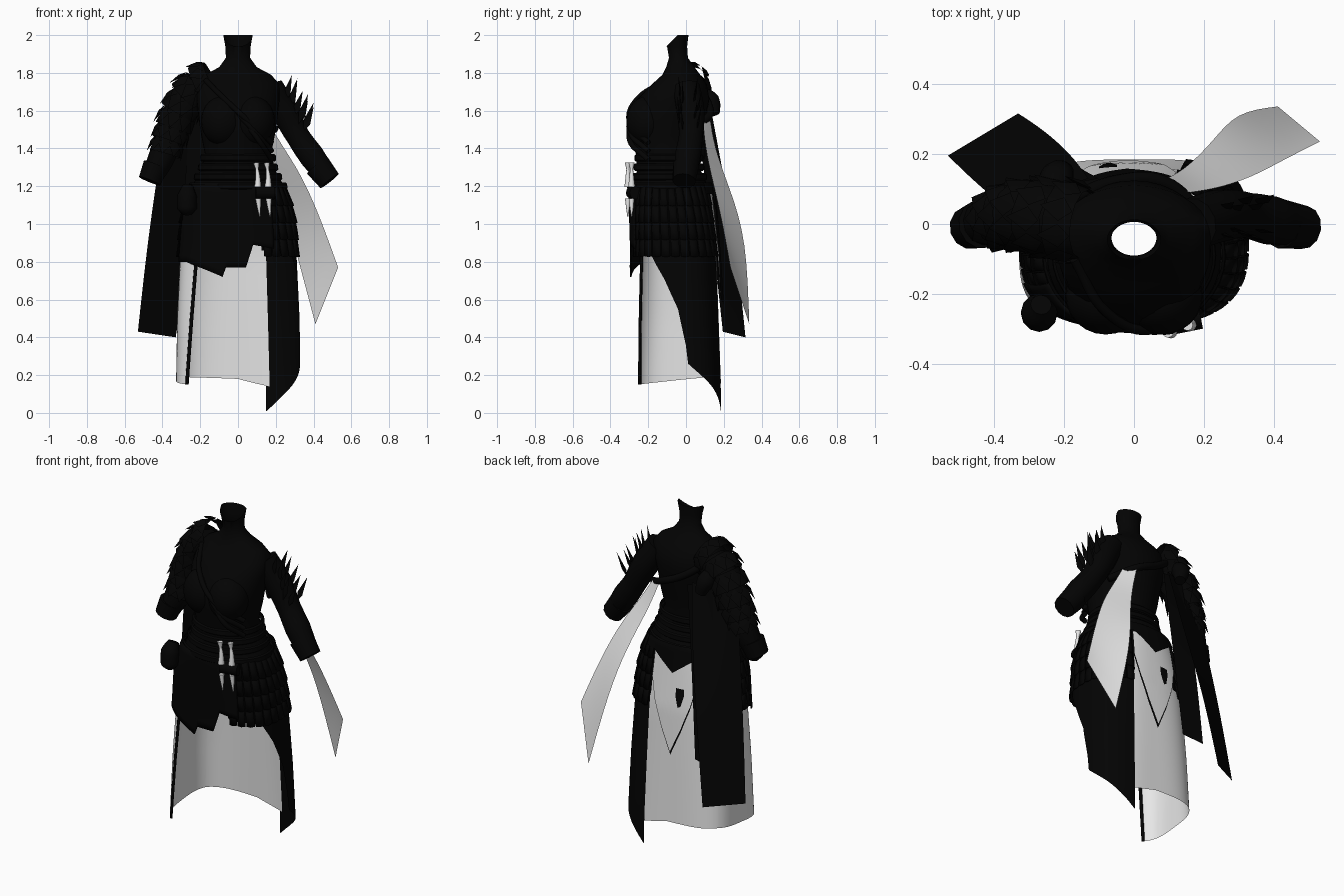
import bpy, bmesh, math, random
from mathutils import Vector

random.seed(4)
cube = bpy.data.objects.get("Cube")
if cube:
    bpy.data.objects.remove(cube)
made = []


def material(name, v):
    m = bpy.data.materials.new(name)
    m.use_nodes = True
    m.diffuse_color = (v, v, v, 1)
    bsdf = next(n for n in m.node_tree.nodes if n.type == 'BSDF_PRINCIPLED')
    bsdf.inputs["Base Color"].default_value = (v, v, v, 1)
    bsdf.inputs["Roughness"].default_value = 0.8
    return m


BLACK = material("black cloth", 0.001)
LIGHT = material("pale cloth", 0.8)


def finish(name, bm, mat, thick=0):
    bmesh.ops.recalc_face_normals(bm, faces=bm.faces)
    me = bpy.data.meshes.new(name)
    bm.to_mesh(me)
    bm.free()
    me.materials.append(mat)
    ob = bpy.data.objects.new(name, me)
    bpy.context.collection.objects.link(ob)
    if thick:
        mod = ob.modifiers.new("thickness", 'SOLIDIFY')
        mod.thickness, mod.offset = thick, 0
    made.append(ob)
    return ob


def add_grid(bm, rows, closed=False):
    vs = [[bm.verts.new(p) for p in r] for r in rows]
    n = len(rows[0])
    for a, b in zip(vs, vs[1:]):
        for i in range(n if closed else n - 1):
            j = (i + 1) % n
            bm.faces.new((a[i], a[j], b[j], b[i]))


def interp(pts, x):
    if x <= pts[0][0]:
        return pts[0][1]
    for (x0, y0), (x1, y1) in zip(pts, pts[1:]):
        if x <= x1:
            return y0 + (y1 - y0) * (x - x0) / (x1 - x0)
    return pts[-1][1]


def loft(name, rings, mat=BLACK, n=36, tilt=0):
    # rings: centre y, z, half width, half depth; the last ring may tilt
    rows = []
    for k, (cy, z, rx, ry) in enumerate(rings):
        t = tilt if k == len(rings) - 1 else 0
        rows.append([(rx * math.cos(a), cy + ry * math.sin(a), z + t * min(0, math.sin(a)))
                     for a in (i * math.tau / n for i in range(n))])
    bm = bmesh.new()
    add_grid(bm, rows, True)
    return finish(name, bm, mat)


def tube(name, pts, radii, mat=BLACK, caps=True):
    cu = bpy.data.curves.new(name, 'CURVE')
    cu.dimensions = '3D'
    cu.bevel_depth, cu.bevel_resolution, cu.resolution_u = 1, 4, 6
    cu.use_fill_caps = caps
    sp = cu.splines.new('BEZIER')
    sp.bezier_points.add(len(pts) - 1)
    for bp, p, r in zip(sp.bezier_points, pts, radii):
        bp.co, bp.radius = p, r
        bp.handle_left_type = bp.handle_right_type = 'AUTO'
    cu.materials.append(mat)
    ob = bpy.data.objects.new(name, cu)
    bpy.context.collection.objects.link(ob)
    bpy.ops.object.select_all(action='DESELECT')
    ob.select_set(True)
    bpy.context.view_layer.objects.active = ob
    bpy.ops.object.convert(target='MESH')
    made.append(bpy.context.object)


# Hip form: all skirt parts wrap around it
RX = [(.15, .328), (.5, .322), (.85, .305), (1.0, .295), (1.1, .275), (1.2, .24), (1.3, .19)]
RY = [(.15, .237), (.85, .215), (1.2, .2), (1.3, .165)]
CY = [(.15, -.052), (.85, -.055), (1.2, -.08)]


def hip(deg, z, off):
    a = math.radians(deg)
    c, s = math.cos(a), math.sin(a)
    n = 3.5 - (z - .15) * 1.05
    r = (abs(c / interp(RX, z)) ** n + abs(s / interp(RY, z)) ** n) ** (-1 / n) + off
    return (r * c, interp(CY, z) + r * s, z)


def wrap(bm, t0, t1, top, bottom, off=0, flare=0, step=3, rows=12, lean=0):
    # panel between two angles; bottom is a list of (angle, height); lean slants the front edge
    count = max(1, round((t1 - t0) / step))
    ts = [t0 + (t1 - t0) * i / count for i in range(count + 1)]
    ts = sorted(set(ts + [t for t, _ in bottom if t0 < t < t1]))
    add_grid(bm, [[hip(t + lean * k / rows * max(0, (t - 180) / 40),
                       top + (interp(bottom, t) - top) * k / rows, off + flare * k / rows)
                   for t in ts] for k in range(rows + 1)])


def panel(name, t0, t1, top, bottom, mat=BLACK, off=0, thick=0, lean=0):
    bm = bmesh.new()
    wrap(bm, t0, t1, top, bottom, off, lean=lean)
    return finish(name, bm, mat, thick)


# Long skirt, open at the front
panel("skirt_back", 54, 220, 1.14, [(54, .14), (90, .18), (150, .19), (220, .15)], LIGHT, lean=-4)
panel("skirt_front_trim", 218, 221, .85, [(218, .15)], BLACK, 0, .009, -4)
panel("skirt_side", -50, 58, 1.2,
      [(-45, .85), (-24, .83), (-11, .71), (2, .55), (9, .36), (11, .26), (32, .15), (57, .01)], BLACK, .004)
panel("hip_right", 126, 235, 1.2, [(126, .88), (180, .85)], BLACK, .004)
panel("hip_left", -60, 60, 1.2, [(-60, .86), (60, .9)], BLACK, .008)
panel("front_apron", 200, 312, 1.21,
      [(208, .8), (212, .8), (251, .72), (255, .77), (280, .77), (289, .89), (312, .87)], BLACK, .022, .008)

# Back flap with dark border, waist point and ornament
HEART = [(60, 1.02), (68, .88), (80, .74), (95, .6), (110, .74), (122, .88), (130, 1.02)]
panel("back_flap_border", 59, 131, 1.17, [(t, z - .02) for t, z in HEART], BLACK, .008)
panel("back_flap", 61, 129, 1.16, HEART, LIGHT, .014)
panel("back_waist_point", 45, 145, 1.22, [(45, 1.16), (62, 1.16), (95, 1.06), (128, 1.16)], BLACK, .022)
panel("back_ornament", 102, 114, .98, [(102, .93), (106, .87), (110, .88), (114, .94)], BLACK, .019)

# Rows of overlapping hip plates
bm = bmesh.new()
for row in range(4):
    z = 1.2 - .09 * row
    for start, stop in ((-58, 58), (130, 222)):
        for t in range(start, stop, 9):
            wrap(bm, t, t + 8, z, [(t, z - .1), (t + 4, z - .105), (t + 8, z - .1)], .01, .008, 4, 2)
finish("hip_plates", bm, BLACK, .008)

# Bodice with open neck and waist
loft("bodice", [(-.1, 1.13, .27, .195), (-.085, 1.19, .25, .205), (-.09, 1.28, .2, .17), (-.1, 1.37, .175, .165),
                (-.1, 1.47, .195, .19), (-.095, 1.57, .21, .2), (-.068, 1.66, .22, .192),
                (-.035, 1.74, .22, .145), (-.025, 1.79, .175, .1), (-.03, 1.83, .1, .075),
                (-.04, 1.88, .064, .05), (-.047, 1.94, .067, .053), (-.045, 2.0, .077, .058)], tilt=.06)
for s, side in ((1, "left"), (-1, "right")):
    bm = bmesh.new()
    bmesh.ops.create_uvsphere(bm, u_segments=24, v_segments=14, radius=.11)
    for v in bm.verts:
        v.co = (v.co.x * 1.05 + s * .08, v.co.y - .205, v.co.z * 1.2 + 1.545)
    finish("bust_" + side, bm, BLACK)

# Waist belts and chest straps
for i in range(4):
    z = 1.2 + .05 * i
    w, d = interp([(1.2, .252), (1.28, .208), (1.37, .188)], z), interp([(1.2, .212), (1.28, .18), (1.37, .172)], z)
    loft("belt_%d" % i, [(-.09, z - .02, w, d), (-.09, z - .012, w + .01, d + .01),
                         (-.09, z + .012, w + .008, d + .008), (-.09, z + .02, w, d)])
for i in range(3):
    d = .045 * i
    tube("chest_strap_%d" % i,
         [(-.17 + d, -.1, 1.76 - d / 4), (-.08 + d, -.25, 1.67 - d), (.06 + d / 2, -.3, 1.54 - d), (.18, -.2, 1.43 - d)],
         [.014] * 4)
tube("back_strap", [(-.18, .07, 1.72), (-.05, .12, 1.63), (.08, .12, 1.57), (.2, .02, 1.5)], [.02] * 4)
tube("cape_knot", [(-.23, .08, 1.69), (-.22, .13, 1.65), (-.2, .15, 1.58)], [.04, .05, .03])

# Arms
tube("left_arm", [(.17, 0, 1.72), (.25, .025, 1.59), (.32, .025, 1.46), (.39, .01, 1.36), (.475, -.01, 1.245)],
     [.075, .075, .065, .07, .058])
tube("right_arm", [(-.17, 0, 1.73), (-.3, .02, 1.6), (-.37, .02, 1.44), (-.41, .01, 1.34), (-.463, -.01, 1.235)],
     [.08, .085, .075, .07, .055])
for name, x0, x1 in (("left_cuff", .42, .485), ("right_cuff", -.435, -.468)):
    tube(name, [(x0, 0, 1.31), (x1, -.01, 1.228)], [.07, .062])


def spike(bm, base, tip, width, flat):
    # four-sided blade; flat is the direction of its thin side
    base, tip, flat = Vector(base), Vector(tip), Vector(flat).normalized()
    side = (tip - base).cross(flat).normalized() * width
    mid = base.lerp(tip, .35)
    ring = [bm.verts.new(p) for p in (mid + side, mid + flat * width * .3, mid - side, mid - flat * width * .3)]
    a, b = bm.verts.new(base), bm.verts.new(tip)
    for i in range(4):
        bm.faces.new((ring[i], ring[(i + 1) % 4], b))
        bm.faces.new((ring[(i + 1) % 4], ring[i], a))


# Layered armour with pointed scales on the right shoulder
path = [Vector(p) for p in ((-.14, 0, 1.765), (-.205, .01, 1.735), (-.265, .02, 1.675), (-.31, .025, 1.6),
                            (-.34, .025, 1.52), (-.365, .02, 1.45), (-.385, .015, 1.38))]
scales = bmesh.new()
for i, (p, q) in enumerate(zip(path, path[1:])):
    r = .115 - .006 * i
    tube("shoulder_band_%d" % i, [p, q + (q - p) * .15], [r - .015, r], BLACK, False)
    d = (q - p).normalized()
    u = d.cross(Vector((0, 1, 0))).normalized()
    w = d.cross(u)
    for k in range(9):
        a = k * math.tau / 9 + i * .35
        n = u * math.cos(a) + w * math.sin(a)
        spike(scales, p + n * (r - .012), q + n * (r + .012) + d * .02, .036, n)
finish("shoulder_scales", scales, BLACK)

# Blade feathers on the left arm
bm = bmesh.new()
for i in range(10):
    f = (i // 2) / 4
    y = (-.03 if i % 2 else .06) + random.uniform(-.015, .015)
    base = (.245 + .1 * f, y * .8, 1.64 - .15 * f)
    spike(bm, base, (.285 + .115 * f, y * 1.2, 1.81 - .17 * f + random.uniform(-.03, .01)), .02, (.3, 1, 0))
finish("arm_feathers", bm, BLACK)


def drape(name, edge_a, edge_b, mat):
    bm = bmesh.new()
    add_grid(bm, [[Vector(a).lerp(Vector(b), k / 3) for k in range(4)] for a, b in zip(edge_a, edge_b)])
    ob = finish(name, bm, mat)
    mod = ob.modifiers.new("soften", 'SUBSURF')
    mod.levels = mod.render_levels = 2
    mod.boundary_smooth = 'PRESERVE_CORNERS'


# Hanging cloths
drape("scarf", [(.08, .125, 1.58), (.14, .15, 1.4), (.225, .235, 1.18), (.29, .32, .92), (.41, .335, .47)],
      [(.16, .09, 1.54), (.23, .1, 1.42), (.33, .13, 1.27), (.43, .185, 1.05), (.53, .235, .77)], LIGHT)
drape("cape_inner", [(-.1, .13, 1.6), (-.14, .15, 1.2), (-.19, .185, .6)],
      [(-.25, .1, 1.62), (-.29, .17, 1.1), (-.32, .2, .58)], BLACK)
drape("cape_outer", [(-.13, .13, 1.62), (-.18, .2, 1.25), (-.26, .27, .85), (-.33, .315, .4)],
      [(-.37, .05, 1.6), (-.43, .1, 1.25), (-.485, .15, .85), (-.53, .195, .43)], BLACK)

# Hip pouch and two small daggers on the belt
tube("hip_pouch", [(-.27, -.25, 1.05), (-.27, -.255, 1.08), (-.27, -.25, 1.15), (-.265, -.23, 1.2)],
     [.025, .052, .052, .03])
tube("dagger_holder", [(.09, -.285, 1.165), (.19, -.265, 1.165)], [.034, .034])
for i, x in enumerate((.105, .16)):
    y = -.308 + .02 * i
    tube("dagger_handle_%d" % i, [(x - .008, y, 1.325), (x - .004, y, 1.29), (x, y, 1.25), (x, y, 1.195)],
         [.016, .008, .012, .018], LIGHT)
    tube("dagger_blade_%d" % i, [(x + .002, y, 1.135), (x + .005, y, 1.1), (x + .01, y, 1.04)],
         [.015, .011, .003], LIGHT)

bpy.ops.object.select_all(action='DESELECT')
for ob in made:
    ob.select_set(True)
bpy.context.view_layer.objects.active = made[0]
bpy.ops.object.shade_smooth_by_angle(angle=math.radians(40))
